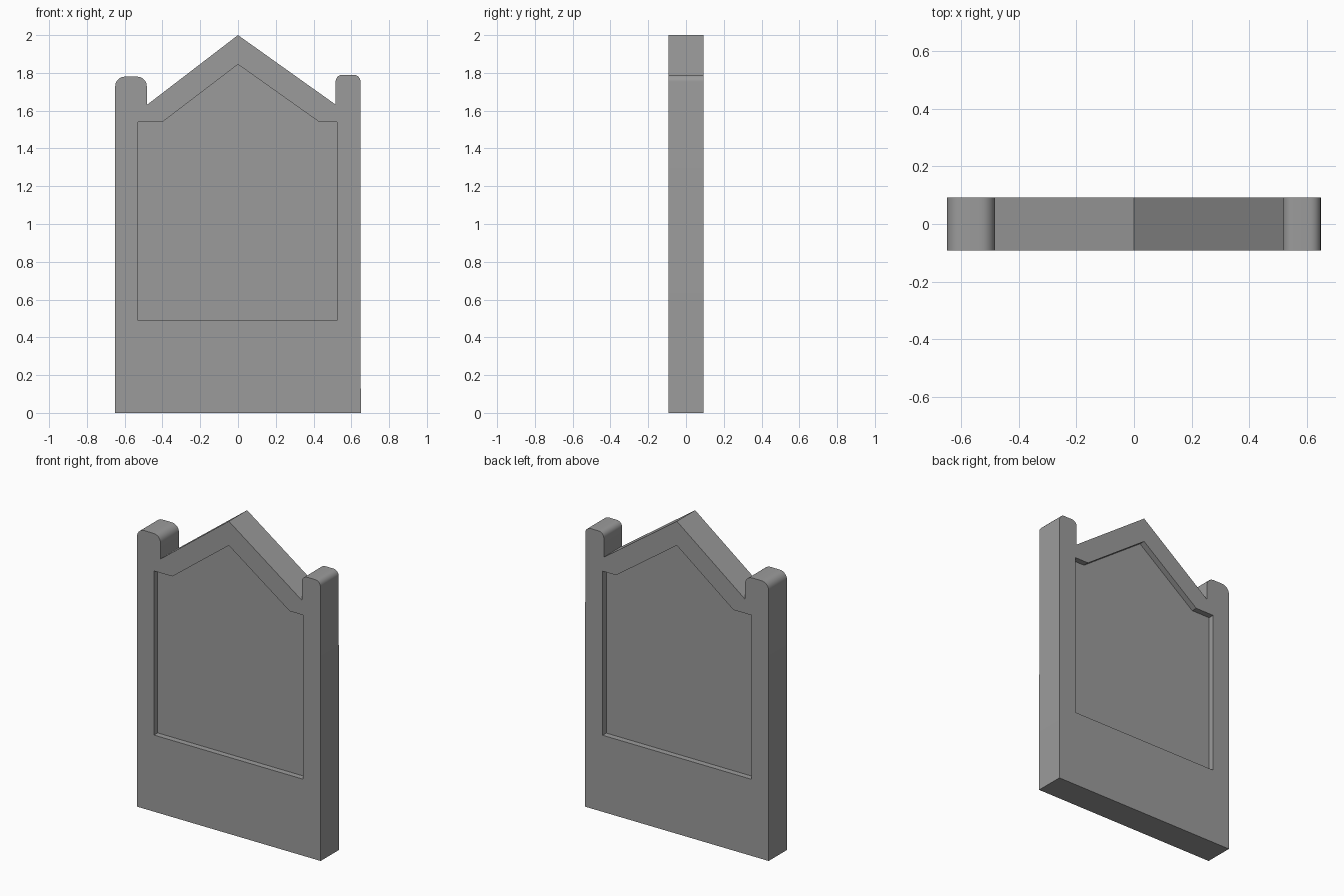
import bpy
import bmesh
import math
from mathutils import Vector

cube = bpy.data.objects.get("Cube")
if cube:
    bpy.data.objects.remove(cube, do_unlink=True)

HALF_DEPTH = 0.0925
RECESS = 0.037

stone = bpy.data.materials.new("grey stone")
stone.use_nodes = True
grey = (0.33, 0.33, 0.33, 1.0)
stone.diffuse_color = grey
stone.node_tree.nodes["Principled BSDF"].inputs["Base Color"].default_value = grey


def rounded_corner(cx, cz, radius, start, steps=7):
    """Quarter arc running clockwise from the start angle in degrees."""
    angles = [math.radians(start - 90 * i / steps) for i in range(steps + 1)]
    return [(cx + radius * math.cos(a), cz + radius * math.sin(a)) for a in angles]


def post_top(left, right, top, radius):
    """Rounded top of a post, from its left side to its right side."""
    return (rounded_corner(left + radius, top - radius, radius, 180)
            + rounded_corner(right - radius, top - radius, radius, 90))


def slab(name, outline, y_front, y_back):
    """Extrude an outline in x and z between two depths."""
    bm = bmesh.new()
    face = bm.faces.new([bm.verts.new((x, y_front, z)) for x, z in outline])
    result = bmesh.ops.extrude_face_region(bm, geom=[face])
    moved = [v for v in result["geom"] if isinstance(v, bmesh.types.BMVert)]
    bmesh.ops.translate(bm, verts=moved, vec=Vector((0, y_back - y_front, 0)))
    bmesh.ops.recalc_face_normals(bm, faces=bm.faces)
    mesh = bpy.data.meshes.new(name)
    bm.to_mesh(mesh)
    bm.free()
    mesh.materials.append(stone)
    obj = bpy.data.objects.new(name, mesh)
    bpy.context.collection.objects.link(obj)
    return obj


# Headstone: wide post, gabled centre and narrow post in one outline
outline = [(-0.65, 0)]
outline += post_top(-0.65, -0.483, 1.78, 0.05)
outline += [(-0.483, 1.63), (0, 2), (0.517, 1.632)]
outline += post_top(0.517, 0.648, 1.79, 0.036)
outline += [(0.65, 0)]
headstone = slab("headstone", outline, -HALF_DEPTH, HALF_DEPTH)

# Sunken gabled panels, front and back
panel = [(-0.53, 0.49), (-0.53, 1.54), (-0.4, 1.54), (0, 1.845),
         (0.43, 1.54), (0.525, 1.54), (0.525, 0.49)]
bpy.context.view_layer.objects.active = headstone
headstone.select_set(True)
for side in (-1, 1):
    cutter = slab("panel_cutter", panel,
                  side * (HALF_DEPTH - RECESS), side * (HALF_DEPTH + 0.1))
    cutter.hide_render = True
    cut = headstone.modifiers.new("panel", 'BOOLEAN')
    cut.operation = 'DIFFERENCE'
    cut.solver = 'EXACT'
    cut.object = cutter
    bpy.ops.object.modifier_apply(modifier=cut.name)
    bpy.data.objects.remove(cutter, do_unlink=True)

bpy.ops.object.shade_smooth_by_angle(angle=math.radians(30))
